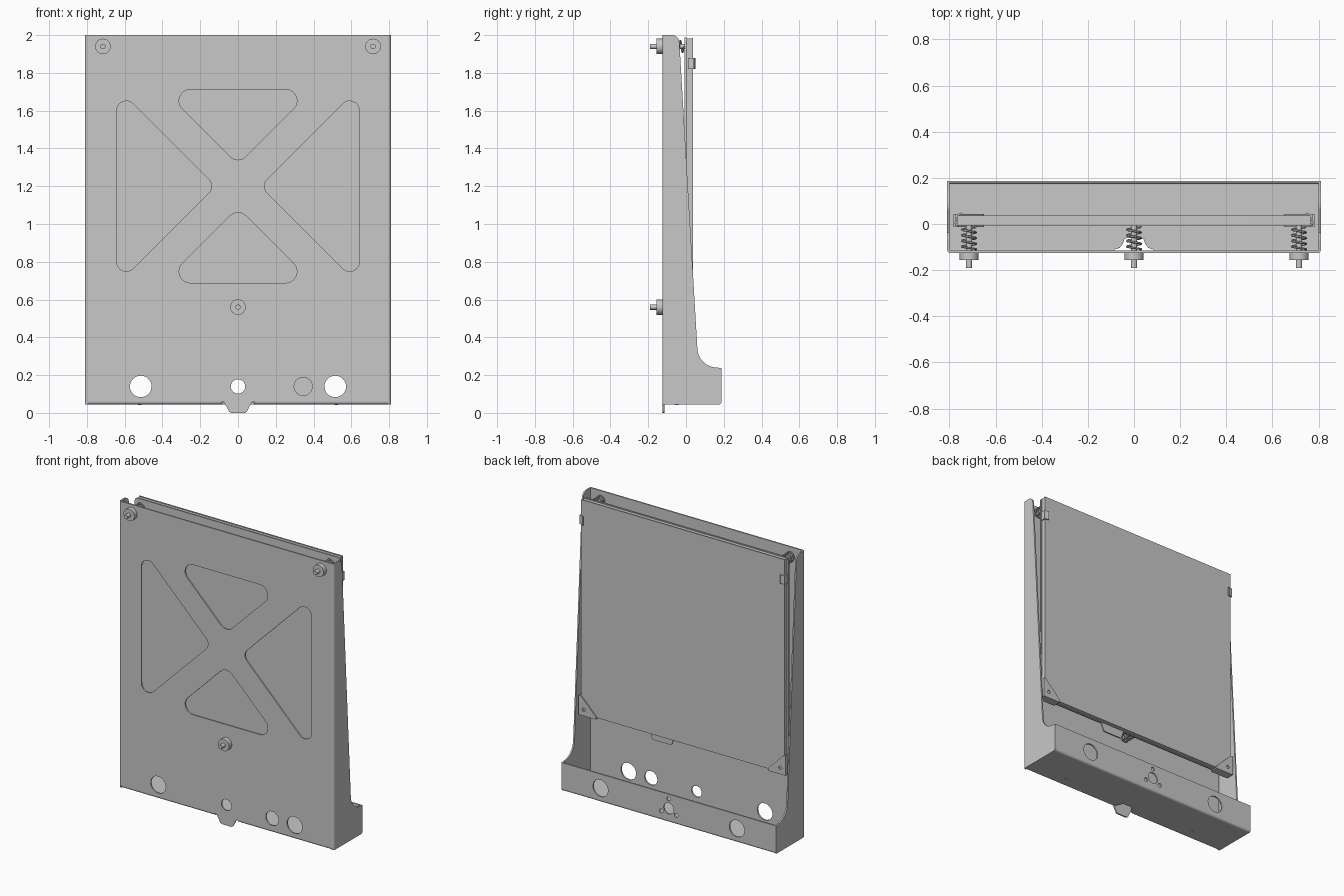
import bpy, bmesh, math
from mathutils import Matrix

if "Cube" in bpy.data.objects:
    bpy.data.objects.remove(bpy.data.objects["Cube"])

GREY = bpy.data.materials.new("sheet_grey")
GREY.diffuse_color = (0.58, 0.58, 0.58, 1)
GREY.use_nodes = True
GREY.node_tree.nodes["Principled BSDF"].inputs["Base Color"].default_value = GREY.diffuse_color

# where the flat outline axes and the thickness axis go
PLANES = {
    "XZ": Matrix(((1, 0, 0), (0, 0, 1), (0, 1, 0))),
    "YZ": Matrix(((0, 0, 1), (1, 0, 0), (0, 1, 0))),
    "XY": Matrix.Identity(3),
}


def finish(name, curve, matrix=None):
    """Turn a curve into a clean, smooth-by-angle mesh object."""
    obj = bpy.data.objects.new(name, curve)
    bpy.context.collection.objects.link(obj)
    bpy.ops.object.select_all(action="DESELECT")
    obj.select_set(True)
    bpy.context.view_layer.objects.active = obj
    bpy.ops.object.convert(target="MESH")
    obj = bpy.context.view_layer.objects.active
    obj.name = name
    bm = bmesh.new()
    bm.from_mesh(obj.data)
    if matrix:
        bm.transform(matrix)
    bmesh.ops.remove_doubles(bm, verts=bm.verts, dist=1e-5)
    bmesh.ops.recalc_face_normals(bm, faces=bm.faces)
    bm.to_mesh(obj.data)
    bm.free()
    obj.data.materials.clear()
    obj.data.materials.append(GREY)
    bpy.ops.object.shade_smooth_by_angle(angle=math.radians(30))
    return obj


def add_poly(curve, points, cyclic):
    spline = curve.splines.new("POLY")
    spline.points.add(len(points) - 1)
    for p, co in zip(spline.points, points):
        p.co = (*co, 0, 1) if len(co) == 2 else (*co, 1)
    spline.use_cyclic_u = cyclic


def sheet(name, plane, lo, hi, *loops):
    """Flat outline (first loop) with holes (other loops), from lo to hi."""
    curve = bpy.data.curves.new(name, "CURVE")
    curve.dimensions = "2D"
    curve.fill_mode = "BOTH"
    curve.extrude = (hi - lo) / 2
    for loop in loops:
        add_poly(curve, loop, True)
    m = PLANES[plane].to_4x4() @ Matrix.Translation((0, 0, (lo + hi) / 2))
    return finish(name, curve, m)


def circle(x, y, r, n=32):
    return [(x + r * math.cos(2 * math.pi * i / n), y + r * math.sin(2 * math.pi * i / n))
            for i in range(n)]


def rect(x0, x1, y0, y1):
    return [(x0, y0), (x1, y0), (x1, y1), (x0, y1)]


def arc(cx, cy, r, a0, a1, n=8):
    return [(cx + r * math.cos(math.radians(a0 + (a1 - a0) * i / n)),
             cy + r * math.sin(math.radians(a0 + (a1 - a0) * i / n))) for i in range(n + 1)]


def bend(cx, cy, a0):
    """Quarter-ring section of a sheet-metal fold."""
    return arc(cx, cy, 0.015, a0, a0 + 90, 5) + arc(cx, cy, 0.005, a0 + 90, a0, 5)


def rounded_triangle(apex, base, r, turn):
    """Right-angled triangle with rounded corners around (0, 1.2), turned in degrees."""
    tip = apex + r                                  # centre of the apex arc
    half = (base - r) - (tip - r * math.sqrt(2)) - r * math.sqrt(2)
    pts = (arc(0, tip, r, 225, 315) + arc(half, base - r, r, -45, 90)
           + arc(-half, base - r, r, 90, 225))
    c, s = math.cos(math.radians(turn)), math.sin(math.radians(turn))
    return [(x * c - y * s, 1.2 + x * s + y * c) for x, y in pts]


# --- folded case ---
windows = [rounded_triangle(0.14, 0.512, 0.06, 0), rounded_triangle(0.14, 0.512, 0.06, 180),
           rounded_triangle(0.14, 0.643, 0.052, 90), rounded_triangle(0.14, 0.643, 0.052, 270)]
ports = [circle(-0.515, 0.14, 0.057), circle(0, 0.14, 0.038),
         circle(0.345, 0.14, 0.048), circle(0.515, 0.14, 0.057)]
tab = [(-0.085, 0.06), (-0.075, 0.058), (-0.062, 0.035), (-0.047, 0.006), (-0.035, 0)]
front_outline = ([(-0.795, 2), (-0.795, 0.06)] + tab
                 + [(-x, z) for x, z in reversed(tab)] + [(0.795, 0.06), (0.795, 2)])
sheet("front_plate", "XZ", -0.125, -0.115, front_outline, *windows, *ports)

side_profile = ([(-0.11, 0.045), (0.178, 0.045), (0.187, 0.054), (0.187, 0.237), (0.165, 0.24)]
                + arc(0.165, 0.345, 0.105, 265, 180)
                + arc(-0.075, 1.96, 0.04, 3, 90) + [(-0.11, 2.0)])
for side, s in (("left", -1), ("right", 1)):
    lo, hi = sorted((s * 0.81, s * 0.8))
    sheet(side + "_side_wall", "YZ", lo, hi, side_profile)
    sheet(side + "_front_bend", "XY", 0.045, 2.0, bend(s * 0.795, -0.11, 180 if s < 0 else 270))
    lo, hi = sorted((s * 0.8, s * 0.085))
    sheet(side + "_bottom_bend", "YZ", lo, hi, bend(-0.11, 0.06, 180))
sheet("back_bend", "YZ", -0.8, 0.8, bend(0.172, 0.06, 270))

notch = [(-0.085, -0.11), (-0.062, -0.104), (-0.048, -0.085), (-0.042, -0.067), (-0.032, -0.06)]
sheet("bottom_plate", "XY", 0.045, 0.055,
      [(-0.8, -0.11)] + notch + [(-x, y) for x, y in reversed(notch)]
      + [(0.8, -0.11), (0.8, 0.172), (-0.8, 0.172)])
for side, x in (("left", -0.52), ("right", 0.52)):
    sheet(side + "_bottom_stud", "XY", 0.042, 0.046, circle(x, -0.05, 0.009, 12))

small = [circle(0.065 * math.cos(math.radians(a)), 0.14 + 0.065 * math.sin(math.radians(a)), 0.014, 16)
         for a in (90, 210, 330)]
sheet("back_lip", "XZ", 0.177, 0.187, rect(-0.8, 0.8, 0.06, 0.237),
      circle(-0.515, 0.14, 0.057), circle(0.515, 0.14, 0.057), circle(0, 0.14, 0.038), *small)

# --- panel held inside the case ---
sheet("carrier_plate", "XZ", -0.007, 0.003,
      arc(-0.755, 1.968, 0.02, 180, 90) + arc(0.755, 1.968, 0.02, 90, 0)
      + [(0.775, 0.525), (0.27, 0.525), (0.255, 0.48), (0.245, 0.473), (0.115, 0.473),
         (0.105, 0.48), (0.09, 0.525), (-0.775, 0.525)])
sheet("panel_core", "XZ", 0.003, 0.028, rect(-0.765, 0.765, 0.53, 1.982))
sheet("panel_glass", "XZ", 0.028, 0.036, rect(-0.768, 0.768, 0.527, 1.986))

for side, s in (("left", -1), ("right", 1)):
    # lower corner brackets: two gussets joined by a rim
    gusset = [(s * 0.783, 0.517), (s * 0.783, 0.65), (s * 0.765, 0.65),
              (s * 0.65, 0.535), (s * 0.65, 0.517)]
    sheet(side + "_bracket_back", "XZ", 0.036, 0.043, gusset, circle(s * 0.742, 0.56, 0.012, 16))
    sheet(side + "_bracket_front", "XZ", -0.014, -0.007, gusset)
    sheet(side + "_bracket_rim", "XZ", -0.01, 0.04,
          [(s * 0.783, 0.517), (s * 0.783, 0.65), (s * 0.775, 0.65),
           (s * 0.775, 0.525), (s * 0.65, 0.525), (s * 0.65, 0.517)])
    # upper side clips
    sheet(side + "_clip", "XY", 1.82, 1.88,
          [(s * 0.768, 0.01), (s * 0.776, 0.01), (s * 0.776, 0.043), (s * 0.765, 0.043),
           (s * 0.747, 0.05), (s * 0.742, 0.044), (s * 0.76, 0.036), (s * 0.768, 0.036)])

# --- levelling screws with thumb nuts and springs ---
for name, x, z in (("left", -0.715, 1.94), ("right", 0.715, 1.94), ("lower", 0, 0.56)):
    sheet(name + "_screw", "XZ", -0.19, 0.0, circle(x, z, 0.014, 20))
    sheet(name + "_thumb_nut", "XZ", -0.155, -0.125, circle(x, z, 0.041))
    spring = bpy.data.curves.new(name + "_spring", "CURVE")
    spring.dimensions = "3D"
    spring.bevel_depth = 0.005
    spring.bevel_resolution = 1
    spring.use_fill_caps = True
    turns, steps = 4, 80
    coil = []
    for i in range(steps + 1):
        a = 2 * math.pi * turns * i / steps
        coil.append((x + 0.03 * math.cos(a), -0.11 + 0.098 * i / steps, z + 0.03 * math.sin(a)))
    add_poly(spring, coil, False)
    finish(name + "_spring", spring)
